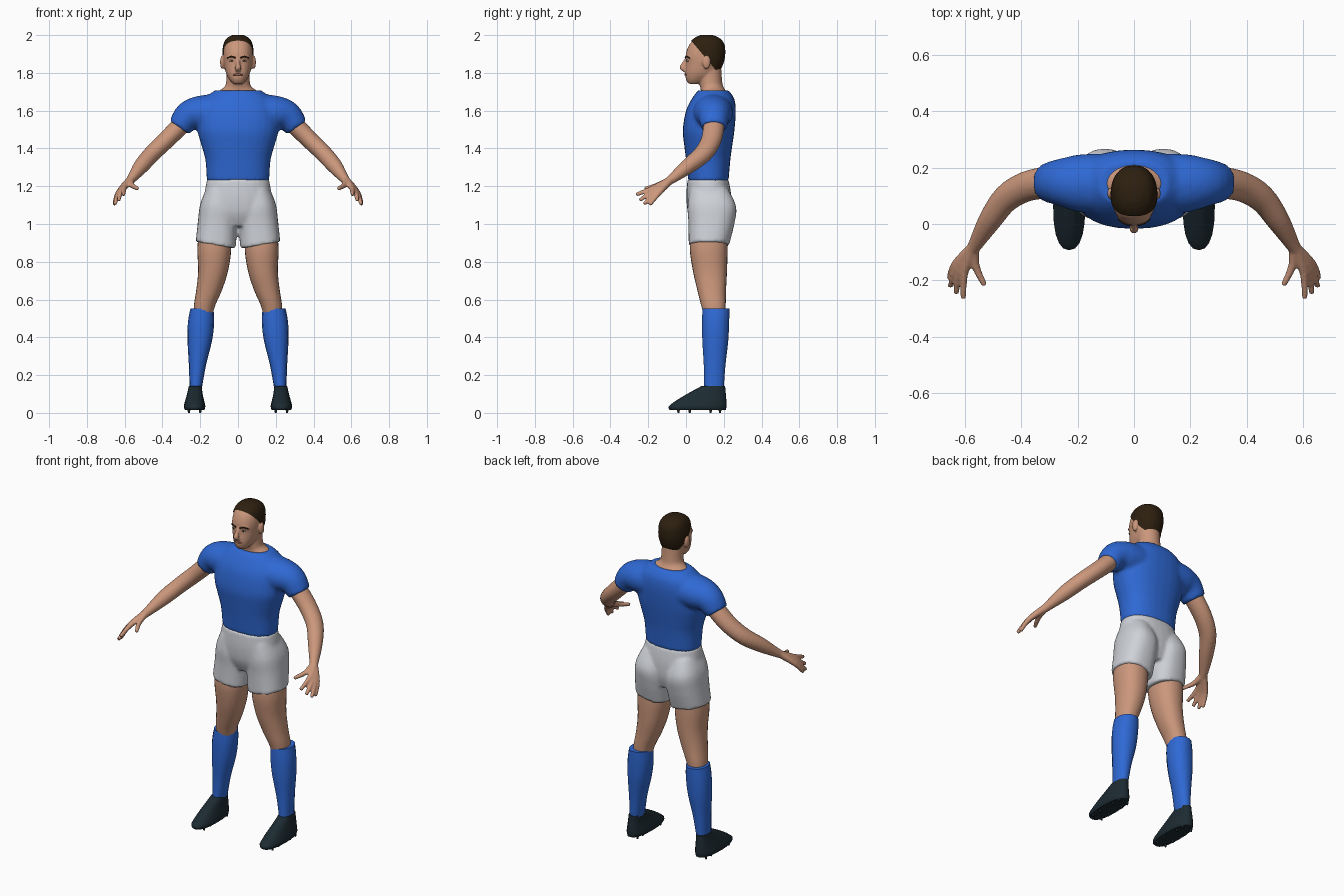
import bpy, bmesh, math
from mathutils import Vector, Matrix

if "Cube" in bpy.data.objects:
    bpy.data.objects.remove(bpy.data.objects["Cube"])


def material(name, rgb):
    m = bpy.data.materials.new(name)
    m.use_nodes = True
    col = (*rgb, 1)
    m.diffuse_color = col
    m.node_tree.nodes["Principled BSDF"].inputs["Base Color"].default_value = col
    return m


SKIN = material("skin", (0.60, 0.31, 0.20))
BLUE = material("blue_cloth", (0.028, 0.14, 0.66))
WHITE = material("white_cloth", (0.62, 0.64, 0.68))
HAIR = material("dark_hair", (0.026, 0.014, 0.005))
BOOT = material("dark_leather", (0.012, 0.024, 0.032))
LIPS = material("lips", (0.36, 0.13, 0.09))
EYE = material("eye_white", (0.5, 0.45, 0.4))


def spline(rows, steps):
    """Catmull-Rom refinement of rows of numbers."""
    out = []
    for i in range(len(rows) - 1):
        a, b = rows[max(i - 1, 0)], rows[i]
        c, d = rows[i + 1], rows[min(i + 2, len(rows) - 1)]
        for k in range(steps):
            t = k / steps
            out.append([0.5 * (2 * q + (r - p) * t + (2 * p - 5 * q + 4 * r - s) * t * t
                               + (3 * q - p - 3 * r + s) * t ** 3)
                        for p, q, r, s in zip(a, b, c, d)])
    return out + [list(rows[-1])]


def skin_rings(bm, frames, n, power):
    """Join rings given as (centre, axis u, axis v) into a capped solid."""
    loops = []
    for c, u, v in frames:
        loop = []
        for i in range(n):
            a = 2 * math.pi * i / n
            x, y = math.cos(a), math.sin(a)
            x = math.copysign(abs(x) ** (2 / power), x)
            y = math.copysign(abs(y) ** (2 / power), y)
            loop.append(bm.verts.new(c + u * x + v * y))
        loops.append(loop)
    for A, B in zip(loops, loops[1:]):
        for i in range(n):
            j = (i + 1) % n
            bm.faces.new((A[i], A[j], B[j], B[i]))
    bm.faces.new(loops[0][::-1])
    bm.faces.new(loops[-1])


def stack(bm, rows, n=28, steps=4, power=2.0, tilt=0.0, side=1):
    """Level rings from rows of (z, x min, x max, y min, y max)."""
    frames = []
    for z, x0, x1, y0, y1 in spline(rows, steps):
        rx = (x1 - x0) / 2
        frames.append((Vector((side * (x0 + x1) / 2, (y0 + y1) / 2, z)),
                       Vector((side * rx, 0, tilt * rx)), Vector((0, (y1 - y0) / 2, 0))))
    skin_rings(bm, frames, n, power)


def centred(rows):
    return [(z, -w, w, y0, y1) for z, w, y0, y1 in rows]


def tube(bm, rows, n=16, steps=4, side=1):
    """Rings along a path of (x, y, z, radius u, radius v)."""
    pts = spline(rows, steps)
    pos = [Vector((side * p[0], p[1], p[2])) for p in pts]
    frames = []
    for i, p in enumerate(pts):
        t = (pos[min(i + 1, len(pos) - 1)] - pos[max(i - 1, 0)]).normalized()
        u = t.cross(Vector((0, 1, 0))).normalized()
        frames.append((pos[i], u * p[3], u.cross(t) * p[4]))
    skin_rings(bm, frames, n, 2)


def ball(bm, loc, size):
    bmesh.ops.create_uvsphere(bm, u_segments=16, v_segments=10, radius=1,
                              matrix=Matrix.Translation(loc) @ Matrix.Diagonal((*size, 1)))


def finish(name, bm, mat, voxel=0, relax=3, mirror=False):
    bmesh.ops.recalc_face_normals(bm, faces=bm.faces)
    me = bpy.data.meshes.new(name)
    bm.to_mesh(me)
    bm.free()
    me.materials.append(mat)
    ob = bpy.data.objects.new(name, me)
    bpy.context.collection.objects.link(ob)
    bpy.ops.object.select_all(action='DESELECT')
    ob.select_set(True)
    bpy.context.view_layer.objects.active = ob
    bpy.ops.object.shade_smooth_by_angle(angle=math.radians(50))
    if voxel:
        r = ob.modifiers.new("blend", 'REMESH')
        r.mode, r.voxel_size, r.use_smooth_shade = 'VOXEL', voxel, True
        s = ob.modifiers.new("relax", 'SMOOTH')
        s.factor, s.iterations = 0.5, relax
    if mirror:
        ob.modifiers.new("mirror", 'MIRROR').use_mirror_merge = False
    return ob


# Shirt: torso blended with both sleeves
bm = bmesh.new()
stack(bm, centred([(1.225, .165, .012, .225), (1.34, .173, .0, .235), (1.42, .195, -.01, .246),
                   (1.5, .215, -.017, .257), (1.6, .208, .0, .264), (1.665, .175, .032, .255),
                   (1.708, .122, .064, .225)]), power=2.3)
for s in (1, -1):
    tube(bm, [(.06, .14, 1.59, .1, .11), (.19, .145, 1.588, .093, .103),
              (.262, .148, 1.57, .08, .084), (.311, .147, 1.51, .062, .068)], n=24, side=s)
finish("shirt", bm, BLUE, .011, 4)

# Shorts: hips blended with two legs
bm = bmesh.new()
stack(bm, centred([(1.238, .164, .008, .225), (1.15, .18, .002, .24), (1.06, .19, .01, .24),
                   (.99, .15, .04, .22)]), power=2.3)
for s in (1, -1):
    stack(bm, [(1.18, .02, .165, .02, .225), (1.09, .004, .2, .008, .266),
               (1.0, .004, .212, .013, .256), (.888, .012, .224, .014, .228)],
          power=2.4, tilt=.17, side=s)
finish("shorts", bm, WHITE, .01, 3)

# Legs, socks and boots, built on the left and mirrored
bm = bmesh.new()
stack(bm, [(.97, .05, .205, .03, .215), (.87, .036, .215, .02, .22), (.75, .053, .211, .037, .217),
           (.65, .085, .221, .06, .212), (.57, .12, .233, .08, .21), (.5, .14, .235, .1, .205)],
      power=2.2)
finish("legs", bm, SKIN, mirror=True)

bm = bmesh.new()
stack(bm, [(.552, .13, .252, .086, .232), (.48, .126, .265, .083, .23), (.38, .138, .267, .085, .225),
           (.25, .17, .26, .093, .21), (.12, .193, .256, .095, .2)], n=14, power=2.2)
finish("socks", bm, BLUE, mirror=True)

bm = bmesh.new()
stack(bm, [(.014, .18, .28, -.086, .21), (.032, .173, .287, -.092, .214), (.06, .178, .281, -.06, .214),
           (.1, .187, .27, .005, .211), (.143, .192, .26, .084, .207)], n=20, power=2.4)
for x in (.2, .26):
    for y in (-.04, .02, .13, .18):
        bmesh.ops.create_cone(bm, cap_ends=True, segments=8, radius1=.005, radius2=.008,
                              depth=.018, matrix=Matrix.Translation((x, y, .009)))
finish("boots", bm, BOOT, mirror=True)

# Arms with hands
bm = bmesh.new()
tube(bm, [(.26, .148, 1.57, .045, .05), (.31, .147, 1.515, .049, .056), (.385, .132, 1.44, .047, .054),
          (.455, .09, 1.372, .045, .05), (.512, .012, 1.307, .041, .041),
          (.563, -.073, 1.24, .025, .026), (.578, -.1, 1.222, .022, .02)], n=20)
wrist = (.57, -.082, 1.233, .022, .02)
fingers = [((.634, -.143, 1.165), (.656, -.192, 1.102)),
           ((.628, -.158, 1.17), (.652, -.222, 1.105)),
           ((.617, -.168, 1.178), (.632, -.246, 1.125)),
           ((.602, -.17, 1.192), (.606, -.264, 1.155)),
           ((.562, -.15, 1.205), (.53, -.218, 1.187))]
for knuckle, tip in fingers:
    tube(bm, [wrist, (*knuckle, .015, .015), (*tip, .01, .01)], n=12)
finish("arms", bm, SKIN, .006, 2, mirror=True)

# Head: neck, skull, nose and ears blended
skull = [(1.742, .026, .014, .07), (1.765, .046, .0, .12), (1.80, .064, -.004, .168),
         (1.85, .075, .0, .194), (1.90, .078, -.001, .202), (1.95, .071, .018, .196),
         (1.98, .053, .048, .17), (1.995, .024, .08, .135)]
bm = bmesh.new()
stack(bm, centred(skull), n=32, power=2.25)
stack(bm, centred([(1.62, .12, .09, .21), (1.695, .107, .08, .213), (1.722, .076, .076, .2),
                   (1.75, .063, .07, .192), (1.85, .06, .07, .185)]))
tube(bm, [(0, .008, 1.882, .008, .008), (0, -.01, 1.85, .01, .012), (0, -.02, 1.828, .017, .014),
          (0, -.004, 1.815, .014, .012)], n=12)
for s in (1, -1):
    ball(bm, (s * .084, .108, 1.856), (.011, .021, .036))
    tube(bm, [(.008, .002, 1.878, .008, .006), (.035, .008, 1.886, .008, .006),
              (.056, .026, 1.878, .007, .006)], n=10, side=s)
finish("head", bm, SKIN, .006, 2)

# Hair: enlarged skull trimmed along the hairline and nape
bm = bmesh.new()
stack(bm, centred([(z + .005, w + .005, y0 - .003, y1 + .006) for z, w, y0, y1 in skull]),
      n=40, power=2.25)
for point, normal in (((0, .045, 1.95), (0, 1.2, 1)), ((0, 0, 1.815), (0, 0, 1))):
    bmesh.ops.bisect_plane(bm, geom=bm.verts[:] + bm.edges[:] + bm.faces[:], plane_co=point,
                           plane_no=Vector(normal).normalized(), clear_inner=True)
finish("hair", bm, HAIR)

# Face details
bm = bmesh.new()
tube(bm, [(.013, -.003, 1.88, .004, .004), (.036, .003, 1.887, .004, .004),
          (.056, .02, 1.879, .003, .004)], n=8)
ball(bm, (.033, .004, 1.864), (.005, .005, .005))
finish("brows_and_pupils", bm, HAIR, mirror=True)

bm = bmesh.new()
ball(bm, (.033, .009, 1.864), (.013, .007, .005))
finish("eyes", bm, EYE, mirror=True)

bm = bmesh.new()
tube(bm, [(-.025, .004, 1.79, .003, .004), (0, -.004, 1.792, .006, .005),
          (.025, .004, 1.79, .003, .004)], n=10)
finish("mouth", bm, LIPS)
